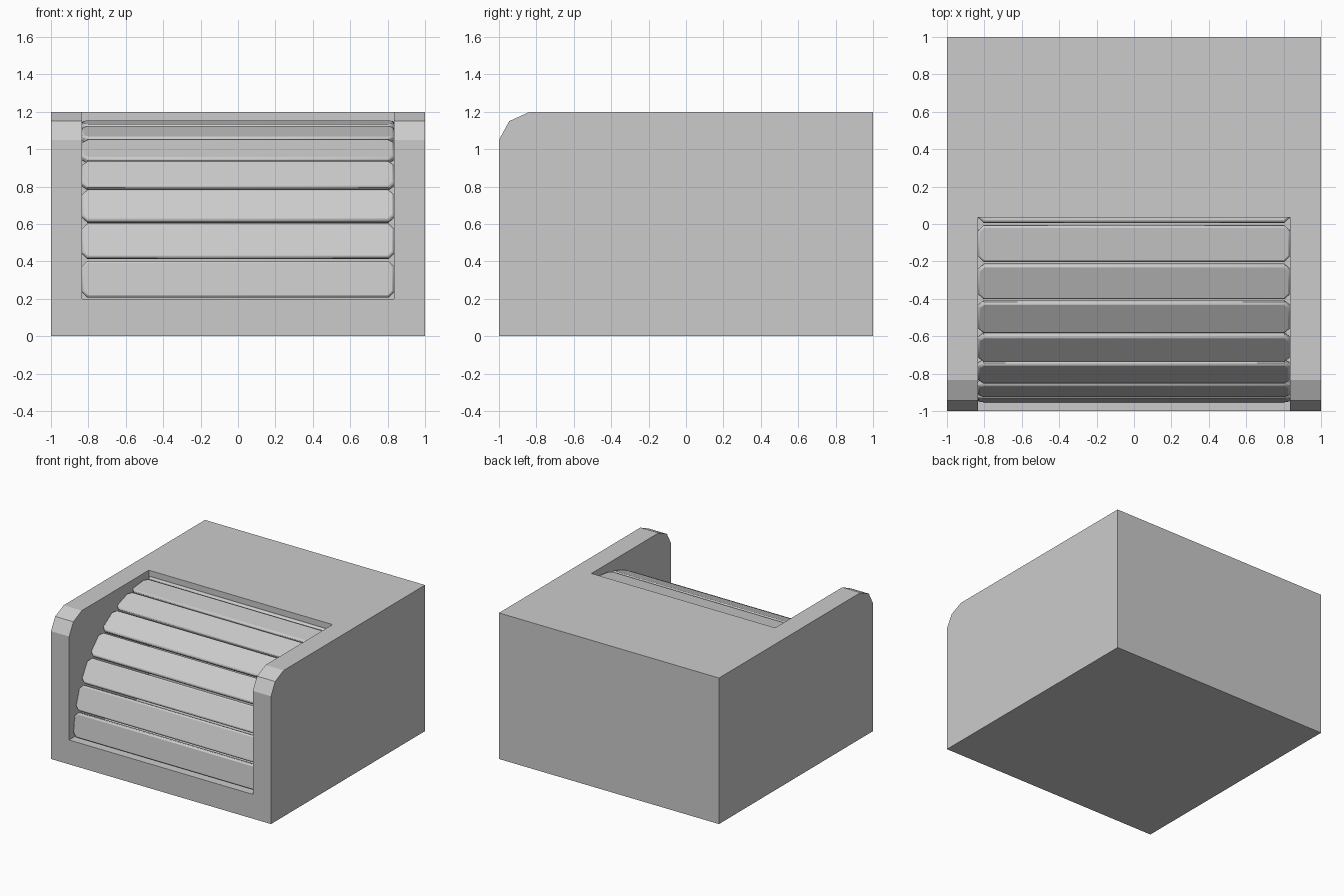
import bpy, bmesh
from math import radians, sin, cos
from mathutils import Matrix

cube = bpy.data.objects.get("Cube")
if cube:
    bpy.data.objects.remove(cube, do_unlink=True)

GREY = (0.6, 0.6, 0.6, 1.0)
mat = bpy.data.materials.new("plain grey")
mat.use_nodes = True
mat.diffuse_color = GREY
mat.node_tree.nodes["Principled BSDF"].inputs["Base Color"].default_value = GREY

INNER = 0.835      # half width of the opening
SILL = 0.2         # height of the opening's sill
BACK = 0.035       # rear edge of the opening


def prism(name, outline, depth):
    """Extrude a closed outline of 3D points along a depth vector."""
    bm = bmesh.new()
    face = bm.faces.new([bm.verts.new(p) for p in outline])
    ext = bmesh.ops.extrude_face_region(bm, geom=[face])["geom"]
    bmesh.ops.translate(bm, vec=depth,
                        verts=[g for g in ext if isinstance(g, bmesh.types.BMVert)])
    bmesh.ops.recalc_face_normals(bm, faces=bm.faces)
    mesh = bpy.data.meshes.new(name)
    bm.to_mesh(mesh)
    bm.free()
    obj = bpy.data.objects.new(name, mesh)
    obj.data.materials.append(mat)
    bpy.context.collection.objects.link(obj)
    return obj


# Housing: side profile extruded across, with the opening cut out
profile = [(-1, 0), (1, 0), (1, 1.2), (-0.835, 1.2), (-0.945, 1.15), (-1, 1.05)]
housing = prism("housing", [(-1, y, z) for y, z in profile], (2, 0, 0))
corners = [(-1.2, SILL), (BACK, SILL), (BACK, 1.4), (-1.2, 1.4)]
cutter = prism("opening_cutter", [(-INNER, y, z) for y, z in corners], (2 * INNER, 0, 0))
cutter.hide_render = True
cutter.hide_viewport = True
cut = housing.modifiers.new("opening", "BOOLEAN")
cut.operation = "DIFFERENCE"
cut.solver = "EXACT"
cut.object = cutter

# Roll-up shutter: clipped-corner slats around a quarter circle, one running into the housing
HALF, CLIP, THICK, RADIUS, COUNT = 0.098, 0.03, 0.04, 0.95, 7
STEP = 90 / COUNT
quarter = [(INNER, HALF - CLIP), (INNER - CLIP, HALF)]
outline = (quarter + [(-x, z) for x, z in reversed(quarter)]
           + [(-x, -z) for x, z in quarter] + [(x, -z) for x, z in reversed(quarter)])

for i in range(COUNT + 1):
    angle = radians(STEP * (i + 0.5))
    slat = prism(f"shutter_slat_{i + 1}", [(x, 0, z) for x, z in outline], (0, THICK, 0))
    slat.matrix_world = (Matrix.Translation((0, -RADIUS * cos(angle), SILL + RADIUS * sin(angle)))
                         @ Matrix.Rotation(-angle, 4, "X"))
    bevel = slat.modifiers.new("rounded edges", "BEVEL")
    bevel.width = 0.012
    bevel.segments = 2
    bevel.limit_method = "ANGLE"
    bevel.angle_limit = radians(60)
    bpy.ops.object.select_all(action="DESELECT")
    slat.select_set(True)
    bpy.context.view_layer.objects.active = slat
    bpy.ops.object.shade_smooth_by_angle(angle=radians(40))
